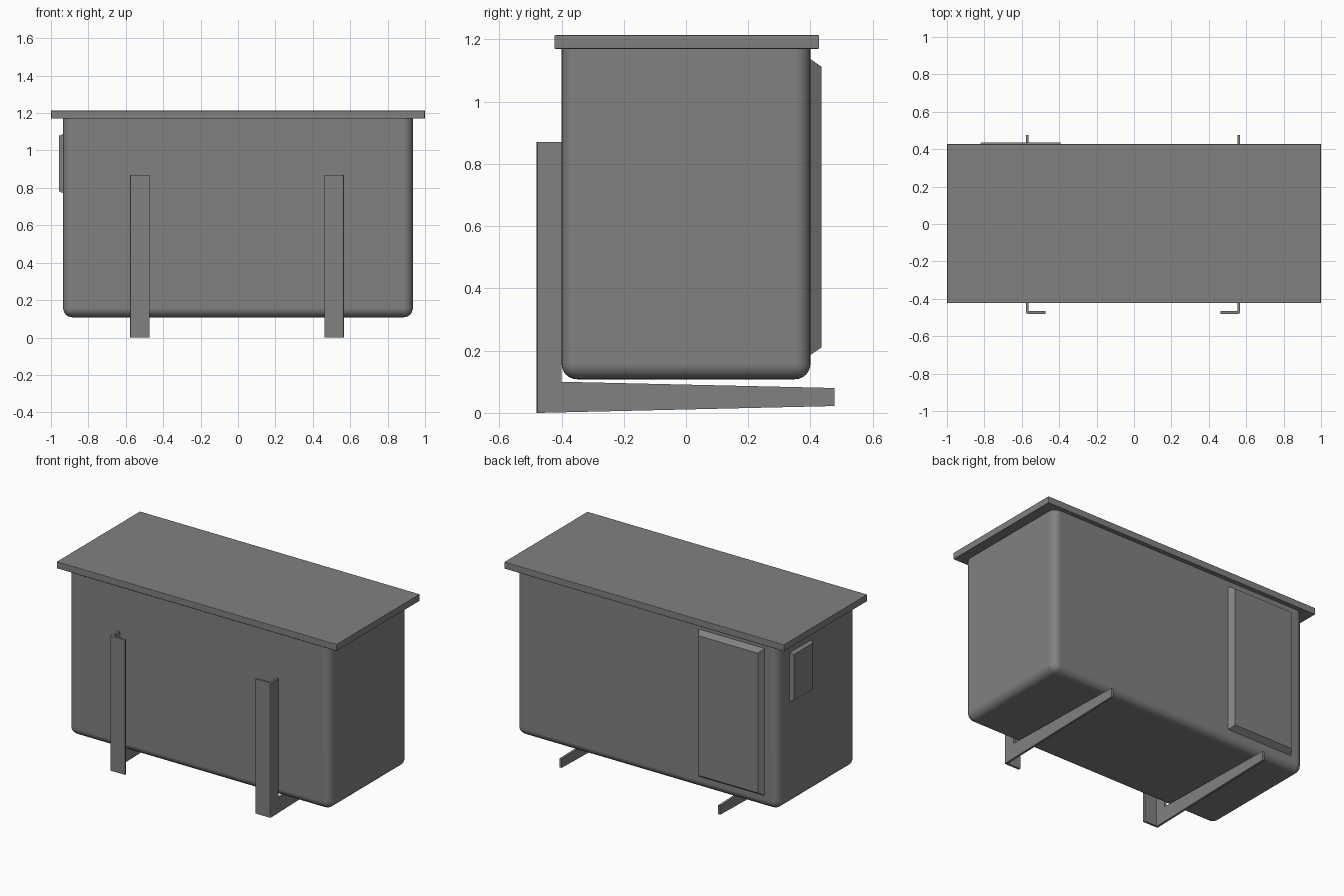
import bpy, bmesh
from mathutils import Vector

if "Cube" in bpy.data.objects:
    bpy.data.objects.remove(bpy.data.objects["Cube"])

# Dark grey paint shared by all parts
paint = bpy.data.materials.new("dark_grey_paint")
paint.diffuse_color = (0.22, 0.22, 0.22, 1)
paint.use_nodes = True
paint.node_tree.nodes["Principled BSDF"].inputs["Base Color"].default_value = paint.diffuse_color


def mesh_object(name, bm, smooth=False):
    bmesh.ops.recalc_face_normals(bm, faces=bm.faces)
    me = bpy.data.meshes.new(name)
    bm.to_mesh(me)
    bm.free()
    me.materials.append(paint)
    ob = bpy.data.objects.new(name, me)
    bpy.context.collection.objects.link(ob)
    if smooth:
        bpy.ops.object.select_all(action='DESELECT')
        ob.select_set(True)
        bpy.context.view_layer.objects.active = ob
        bpy.ops.object.shade_smooth_by_angle(angle=0.9)
        # keeps the big faces evenly shaded next to the rounded edges
        mod = ob.modifiers.new("even_shading", 'WEIGHTED_NORMAL')
        mod.keep_sharp = True
    return ob


def box_bm(lo, hi):
    bm = bmesh.new()
    bmesh.ops.create_cube(bm, size=1)
    lo, hi = Vector(lo), Vector(hi)
    for v in bm.verts:
        v.co = (lo + hi) / 2 + v.co * (hi - lo)
    return bm


def prism(name, points, offset):
    """Extrude a planar outline along an offset."""
    bm = bmesh.new()
    face = bm.faces.new([bm.verts.new(p) for p in points])
    new = bmesh.ops.extrude_face_region(bm, geom=[face])
    top = [g for g in new["geom"] if isinstance(g, bmesh.types.BMVert)]
    bmesh.ops.translate(bm, verts=top, vec=offset)
    return mesh_object(name, bm)


def raised_panel(name, lo, hi, axis, side, inset):
    """Box whose outer face is inset to give chamfered sides."""
    bm = box_bm(lo, hi)
    mid = (Vector(lo) + Vector(hi)) / 2
    for v in bm.verts:
        if (v.co[axis] - mid[axis]) * side > 0:
            for k in range(3):
                if k != axis:
                    v.co[k] -= inset if v.co[k] > mid[k] else -inset
    return mesh_object(name, bm)


# Tank body, rounded on the vertical and bottom edges
bm = box_bm((-0.935, -0.4, 0.108), (0.935, 0.4, 1.175))
edges = [e for e in bm.edges if min(v.co.z for v in e.verts) < 1]
bmesh.ops.bevel(bm, geom=edges, offset=0.05, segments=6, profile=0.5, affect='EDGES')
mesh_object("body", bm, True)

# Overhanging lid
bm = box_bm((-1, -0.423, 1.17), (1, 0.428, 1.214))
bmesh.ops.bevel(bm, geom=bm.edges[:], offset=0.004, segments=2, profile=0.5, affect='EDGES')
mesh_object("lid", bm, True)

# Access panels on the back and left end
raised_panel("back_panel", (-0.845, 0.395, 0.183), (-0.367, 0.435, 1.14), 1, 1, 0.027)
raised_panel("end_panel", (-0.958, 0.06, 0.77), (-0.93, 0.28, 1.09), 0, -1, 0.012)

# Folded L brackets: tapered arm under the tank, upright web and front flange
web = [(-0.472, 0), (0.477, 0.022), (0.477, 0.08), (-0.4, 0.1), (-0.4, 0.87), (-0.472, 0.87)]
for label, x, s in (("left", -0.58, 1), ("right", 0.57, -1)):
    prism(label + "_bracket_web", [(x + s * 0.002, y, z) for y, z in web], (s * 0.014, 0, 0))
    flange = [(0.002, -0.471), (0.005, -0.478), (0.012, -0.48), (0.108, -0.48),
              (0.108, -0.466), (0.02, -0.466), (0.016, -0.46), (0.002, -0.46)]
    prism(label + "_bracket_flange", [(x + s * a, y, 0) for a, y in flange], (0, 0, 0.87))
